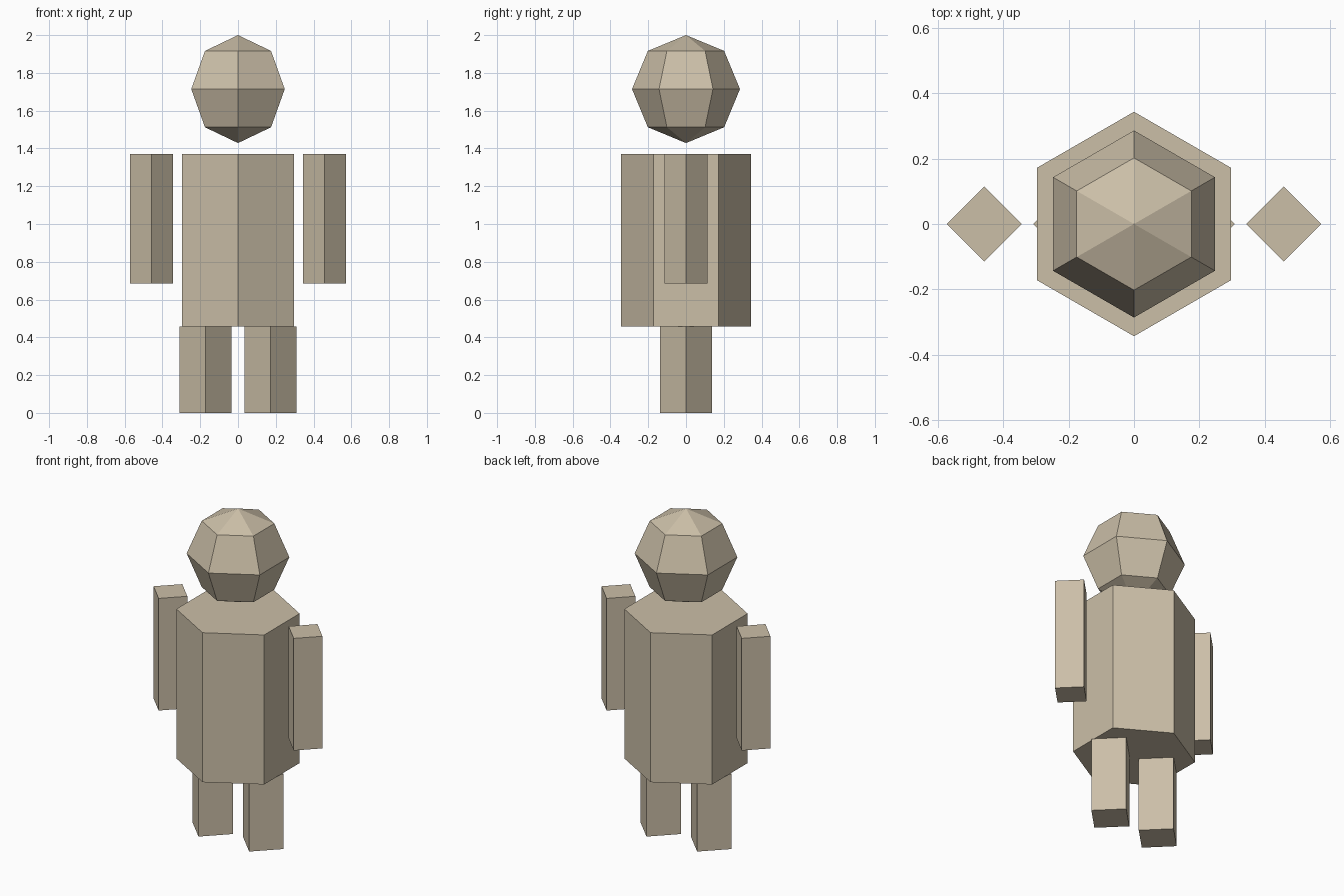
import bpy

# Remove only the default cube
cube = bpy.data.objects.get("Cube")
if cube:
    bpy.data.objects.remove(cube, do_unlink=True)

S = 2 / 1.75  # design units to final size

# Single warm sand colour
sand = bpy.data.materials.new("warm_sand")
sand.use_nodes = True
colour = (0.60, 0.52, 0.39, 1)
sand.diffuse_color = colour
sand.node_tree.nodes["Principled BSDF"].inputs["Base Color"].default_value = colour


def finish(name):
    obj = bpy.context.object
    obj.name = obj.data.name = name
    obj.data.materials.append(sand)
    return obj


def prism(name, sides, radius, x, bottom, top):
    """Upright prism with corners pointing front and back."""
    bpy.ops.mesh.primitive_cylinder_add(
        vertices=sides, radius=radius * S, depth=(top - bottom) * S,
        location=(x * S, 0, (bottom + top) / 2 * S))
    return finish(name)


# Hexagonal body
prism("body", 6, 0.3, 0, 0.4, 1.2)

# Diamond-section limbs
for side, sign in (("left", 1), ("right", -1)):
    prism(side + "_arm", 4, 0.1, sign * 0.4, 0.6, 1.2)
    prism(side + "_leg", 4, 0.12, sign * 0.15, 0, 0.4)

# Faceted head floating above the body
bpy.ops.mesh.primitive_uv_sphere_add(
    segments=6, ring_count=4, radius=0.25 * S, location=(0, 0, 1.5 * S))
finish("head")
